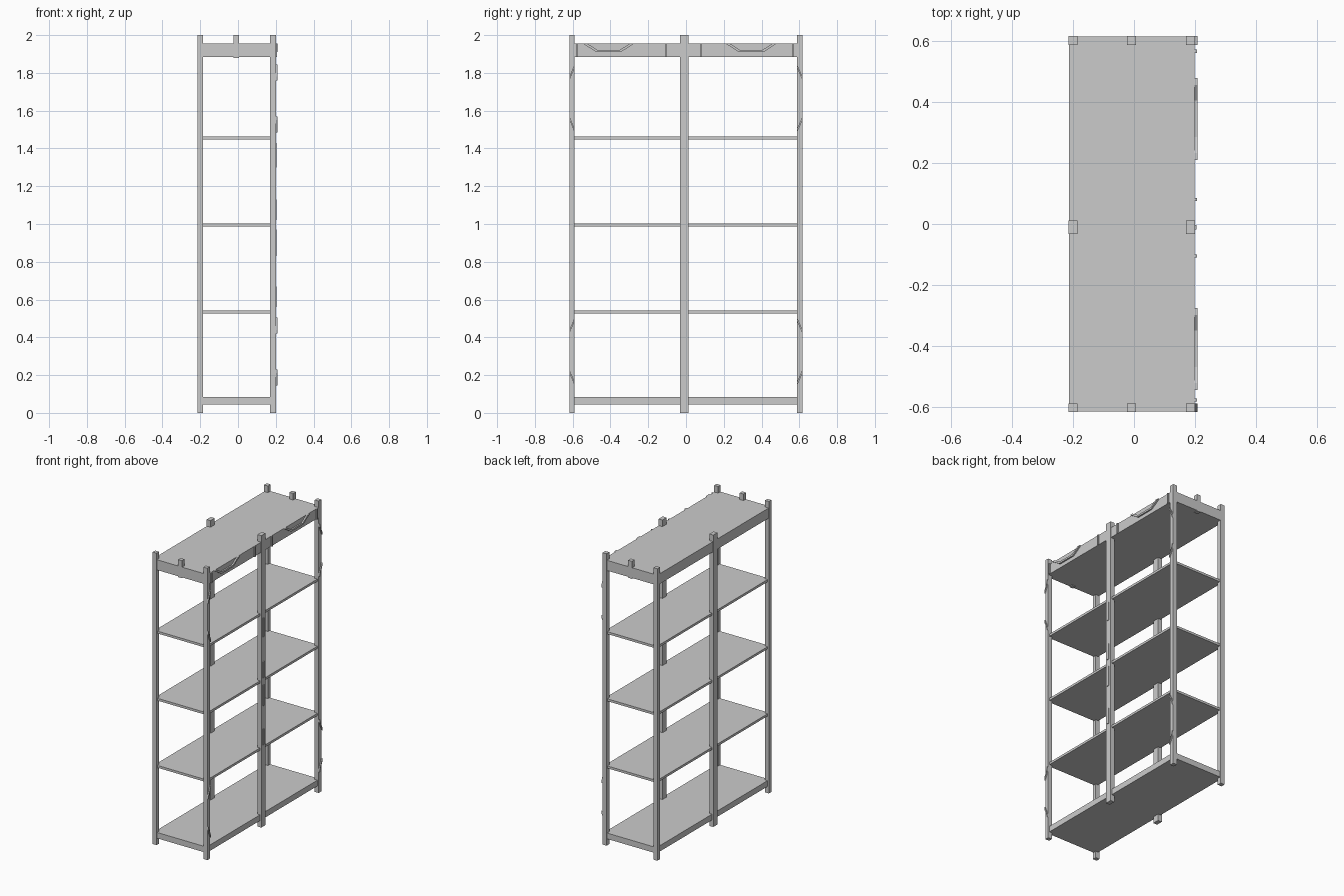
import bpy, bmesh

if "Cube" in bpy.data.objects:
    bpy.data.objects.remove(bpy.data.objects["Cube"])


def box(name, x, y, z):
    """Axis-aligned box from (min, max) ranges."""
    bm = bmesh.new()
    bmesh.ops.create_cube(bm, size=1)
    for v in bm.verts:
        v.co = [r[0] + (c + 0.5) * (r[1] - r[0]) for c, r in zip(v.co, (x, y, z))]
    me = bpy.data.meshes.new(name)
    bm.to_mesh(me)
    bm.free()
    ob = bpy.data.objects.new(name, me)
    bpy.context.collection.objects.link(ob)
    return ob


def plate(name, pts, x0, x1):
    """Flat (y, z) outline extruded along x."""
    bm = bmesh.new()
    f = bm.faces.new([bm.verts.new((x0, y, z)) for y, z in pts])
    r = bmesh.ops.extrude_face_region(bm, geom=[f])
    for v in r["geom"]:
        if isinstance(v, bmesh.types.BMVert):
            v.co.x = x1
    bmesh.ops.recalc_face_normals(bm, faces=bm.faces)
    me = bpy.data.meshes.new(name)
    bm.to_mesh(me)
    bm.free()
    ob = bpy.data.objects.new(name, me)
    bpy.context.collection.objects.link(ob)
    return ob


BACK, FRONT = (-0.215, -0.185), (0.17, 0.2)
LEFT, RIGHT, MID = (-0.617, -0.59), (0.588, 0.617), (-0.033, 0.012)

# Six full-height posts
for name, xr in (("back", BACK), ("front", FRONT)):
    for side, yr in (("left", LEFT), ("middle", MID), ("right", RIGHT)):
        box(f"{name}_{side}_post", xr, yr, (0, 2))

# Short finials halfway along the ends
for side, yr in (("left", LEFT), ("right", RIGHT)):
    box(f"{side}_end_finial", (-0.023, 0.006), yr, (1.88, 2))

# Top, base and three thin shelves
box("top_panel", (-0.213, 0.198), (-0.615, 0.615), (1.885, 1.955))
box("base_panel", (-0.205, 0.19), (-0.612, 0.612), (0.045, 0.085))
for i, z in enumerate((0.535, 0.995, 1.455)):
    box(f"shelf_{i + 1}", (-0.205, 0.19), (-0.608, 0.608), (z - 0.008, z + 0.008))

# Raised edge bands and shallow trapezoid trim on the top rail
for y in (-0.577, -0.105, 0.08, 0.567):
    box("rail_band", (0.195, 0.206), (y - 0.005, y + 0.005), (1.885, 1.955))
for y in (-0.41, 0.345):
    plate("rail_trim", [(y - 0.135, 1.955), (y - 0.065, 1.91), (y + 0.065, 1.91),
                        (y + 0.135, 1.955), (y + 0.112, 1.955), (y + 0.06, 1.922),
                        (y - 0.06, 1.922), (y - 0.112, 1.955)], 0.195, 0.208)

# Slanted trim on the corner posts, joined by thin outer strips
for outer, inner in ((-0.617, -0.59), (0.617, 0.588)):
    for lo, hi in ((0.23, 0.42), (1.57, 1.76)):
        for z, s in ((lo, -1), (hi, 1)):
            plate("post_slant", [(outer, z), (inner, z + s * 0.065),
                                 (inner, z + s * 0.085), (outer, z + s * 0.02)],
                  0.195, 0.208)

# Narrow raised strips up the middle post
for z0, z1 in ((0.56, 0.67), (0.83, 0.97), (1.02, 1.13), (1.3, 1.43)):
    box("middle_post_strip", (0.195, 0.205), (-0.018, -0.004), (z0, z1))
